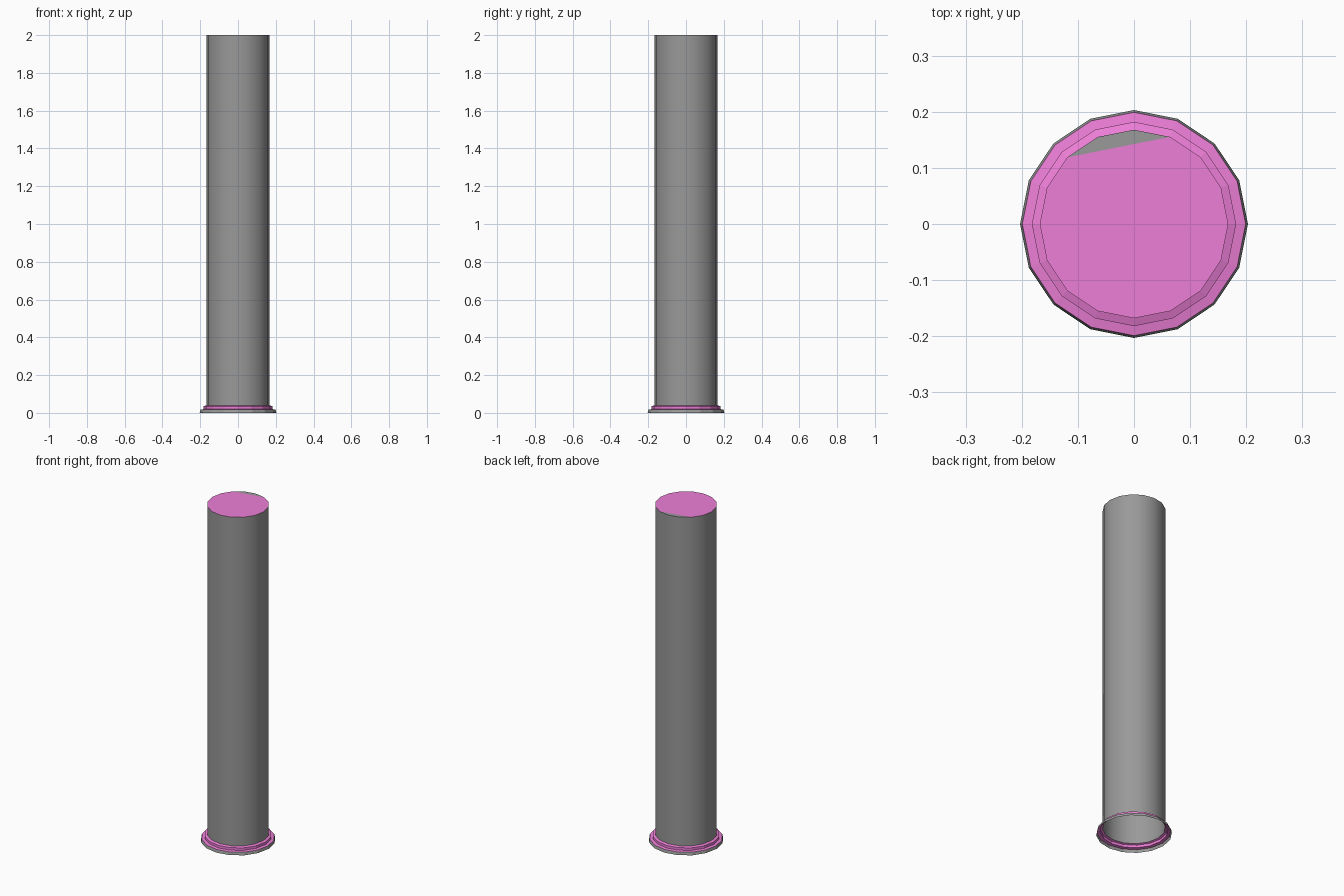
import bpy, bmesh
from math import sin, cos, pi

if "Cube" in bpy.data.objects:
    bpy.data.objects.remove(bpy.data.objects["Cube"])

SIDES = 16


def material(name, color):
    m = bpy.data.materials.new(name)
    m.diffuse_color = color
    m.use_nodes = True
    m.node_tree.nodes["Principled BSDF"].inputs["Base Color"].default_value = m.diffuse_color
    return m


pink = material("pink", (0.85, 0.21, 0.68, 1))
grey = material("dark_grey", (0.32, 0.32, 0.32, 1))


def ring(bm, r, z):
    return [bm.verts.new((r * cos(2 * pi * i / SIDES), r * sin(2 * pi * i / SIDES), z))
            for i in range(SIDES)]


def lathe(name, profile, mat, smooth=False):
    """Open 16-sided surface swept from (radius, z) points, listed bottom to top."""
    bm = bmesh.new()
    rings = [ring(bm, r, z) for r, z in profile]
    for a, b in zip(rings, rings[1:]):
        for i in range(SIDES):
            j = (i + 1) % SIDES
            f = bm.faces.new((a[i], a[j], b[j], b[i]))
            f.smooth = smooth
    return finish(name, bm, [mat])


def finish(name, bm, mats):
    me = bpy.data.meshes.new(name)
    bm.to_mesh(me)
    bm.free()
    ob = bpy.data.objects.new(name, me)
    bpy.context.collection.objects.link(ob)
    for m in mats:
        me.materials.append(m)
    return ob


# Hollow shaft, open at the foot
lathe("column_shaft", [(0.168, 0.037), (0.168, 2.0)], grey, smooth=True)

# Grey sloping rim at the foot
lathe("base_rim", [(0.203, 0.0), (0.199, 0.017)], grey)

# Pink stepped collar above the rim
lathe("base_collar", [(0.199, 0.017), (0.182, 0.02), (0.182, 0.035), (0.168, 0.04)], pink)

# Top cap: pink, with a grey sliver at the back
bm = bmesh.new()
c = ring(bm, 0.168, 2.0)
bm.faces.new(c[:4] + c[6:])
bm.faces.new(c[3:7]).material_index = 1
finish("top_cap", bm, [pink, grey])
